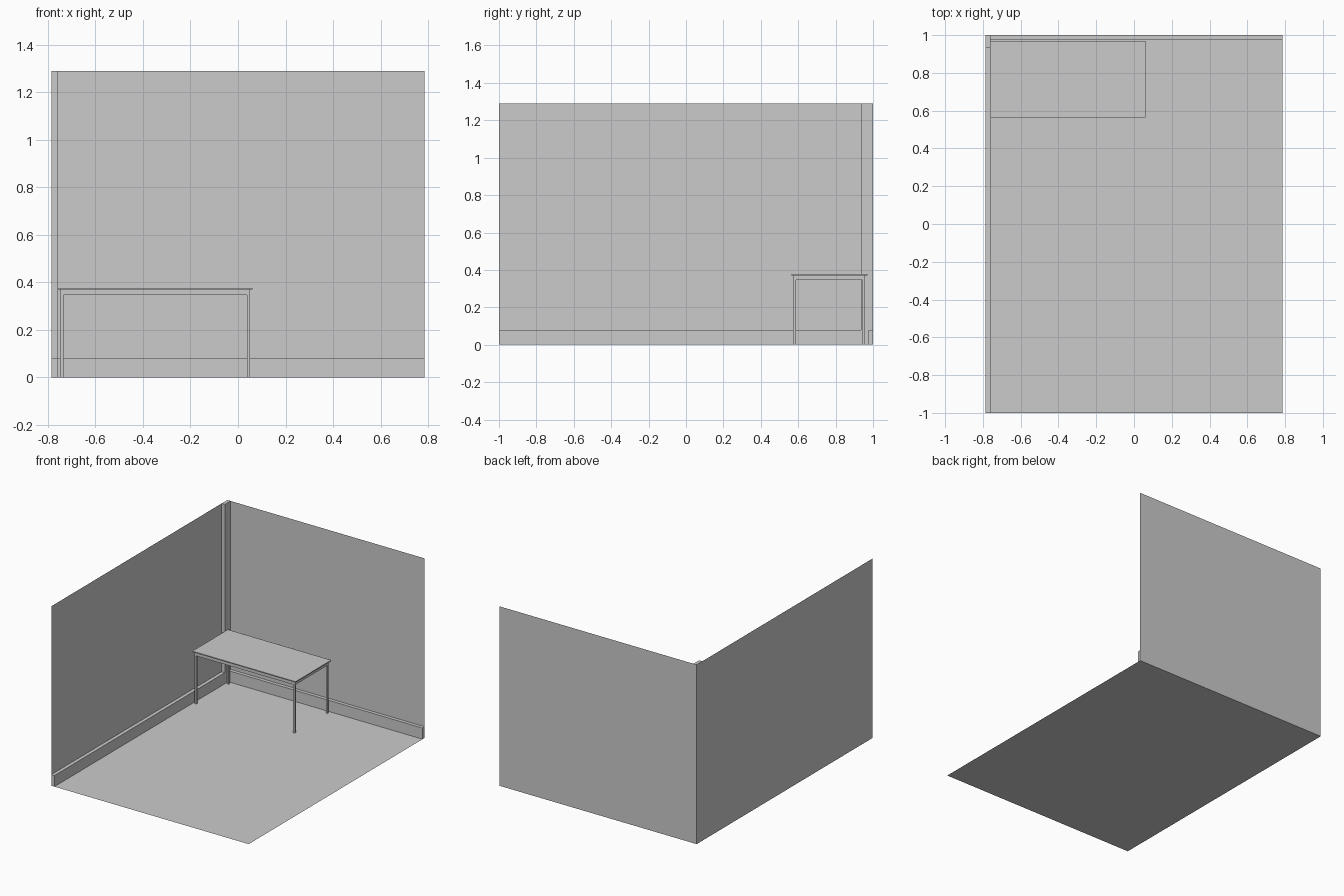
import bpy
import bmesh

if "Cube" in bpy.data.objects:
    bpy.data.objects.remove(bpy.data.objects["Cube"])

X0, X1, Y0, Y1, H = -0.785, 0.785, -1.0, 1.0, 1.29


def finish(name, bm):
    mesh = bpy.data.meshes.new(name)
    bm.to_mesh(mesh)
    bm.free()
    ob = bpy.data.objects.new(name, mesh)
    bpy.context.collection.objects.link(ob)
    return ob


def box(name, lo, hi):
    bm = bmesh.new()
    bmesh.ops.create_cube(bm, size=1)
    for v in bm.verts:
        v.co = [(a + b) / 2 + c * (b - a) for a, b, c in zip(lo, hi, v.co)]
    return finish(name, bm)


def sheet(name, *corners):
    bm = bmesh.new()
    bm.faces.new([bm.verts.new(c) for c in corners])
    return finish(name, bm)


# Room shell: thin sheets facing inward
sheet("floor", (X0, Y0, 0), (X1, Y0, 0), (X1, Y1, 0), (X0, Y1, 0))
sheet("left_wall", (X0, Y0, 0), (X0, Y1, 0), (X0, Y1, H), (X0, Y0, H))
sheet("back_wall", (X0, Y1, 0), (X1, Y1, 0), (X1, Y1, H), (X0, Y1, H))

# Skirting boards and corner post
D, SKIRT, POST_Y = 0.025, 0.08, 0.935
box("left_skirting", (X0, Y0, 0), (X0 + D, POST_Y, SKIRT))
box("back_skirting", (X0 + D, Y1 - D, 0), (X1, Y1, SKIRT))
box("corner_post", (X0, POST_Y, 0), (X0 + D, Y1, H))

# Table top
box("table_top", (-0.759, 0.565, 0.370), (0.062, 0.970, 0.377))

# Table legs at the four corners of the frame
FX0, FX1, FY0, FY1, T, RAIL = -0.749, 0.051, 0.573, 0.958, 0.014, 0.346
for side, x in (("left", FX0), ("right", FX1 - T)):
    for end, y in (("front", FY0), ("back", FY1 - T)):
        box(f"{end}_{side}_leg", (x, y, 0), (x + T, y + T, 0.370))
    # Side rails
    box(f"{side}_rail", (x, FY0 + T, RAIL), (x + T, FY1 - T, 0.370))

# Front and back rails
for end, y in (("front", FY0), ("back", FY1 - T)):
    box(f"{end}_rail", (FX0 + T, y, RAIL), (FX1 - T, y + T, 0.370))
